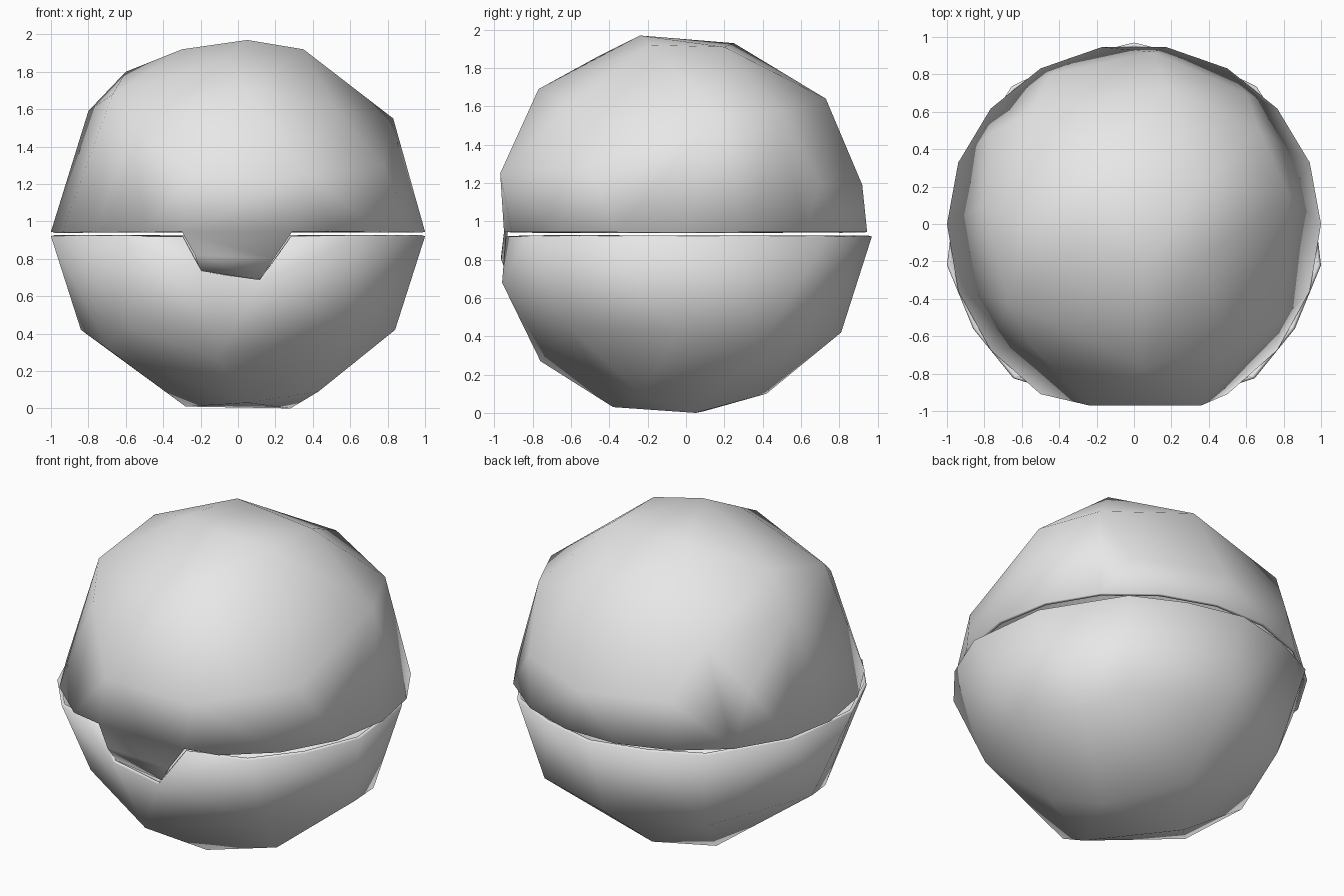
import bpy
import bmesh
import math
from mathutils import Vector

if "Cube" in bpy.data.objects:
    bpy.data.objects.remove(bpy.data.objects["Cube"], do_unlink=True)

# One plain grey for the whole shell
grey = bpy.data.materials.new("plain_grey")
grey.use_nodes = True
colour = (0.8, 0.8, 0.8, 1.0)
grey.diffuse_color = colour
grey.node_tree.nodes["Principled BSDF"].inputs["Base Color"].default_value = colour


def rim(count, back_radius, front_radius, z):
    """Ring of rim points, left open at the front where the tab sits."""
    points = []
    for i in range(count):
        angle = math.tau * i / count
        x, y = math.cos(angle), math.sin(angle)
        if y >= 0:
            points.append((x, y * back_radius, z))
        elif abs(x) > 0.4:
            points.append((x, y * front_radius, z))
    return points


def half_shell(bm, points, openings):
    """Hull around the points, without the faces that lie inside an opening."""
    for point in points:
        bm.verts.new(point)
    result = bmesh.ops.convex_hull(bm, input=bm.verts[:])
    loose = {g for g in result["geom_interior"] + result["geom_unused"]
             if isinstance(g, bmesh.types.BMVert)}
    bmesh.ops.delete(bm, geom=list(loose), context="VERTS")
    removed = [f for f in bm.faces
               if any(all(inside(v.co) for v in f.verts) for inside in openings)]
    bmesh.ops.delete(bm, geom=removed, context="FACES")


def nearest(bm, point):
    return min(bm.verts, key=lambda v: (v.co - Vector(point)).length)


def finish(bm, name):
    """Turn the surface into a thin shell, smooth across its lip."""
    bmesh.ops.recalc_face_normals(bm, faces=bm.faces[:])
    centre = Vector((0, 0, 1))
    outward = sum(f.normal.dot(f.calc_center_median() - centre) for f in bm.faces)
    if outward < 0:
        bmesh.ops.reverse_faces(bm, faces=bm.faces[:])
    for face in bm.faces:
        face.smooth = True
    mesh = bpy.data.meshes.new(name)
    bm.to_mesh(mesh)
    bm.free()
    mesh.materials.append(grey)
    obj = bpy.data.objects.new(name, mesh)
    bpy.context.scene.collection.objects.link(obj)
    wall = obj.modifiers.new("wall", "SOLIDIFY")
    wall.thickness = 0.02
    wall.offset = -1


# Upper shell: rounded cap with an uneven low-poly crown
upper_rim = 0.945
tab_left, tab_right = (0.29, -0.95, upper_rim), (-0.3, -0.95, upper_rim)
upper_points = rim(18, 0.96, 1.05, upper_rim) + [tab_left, tab_right]
upper_points += [
    # lower belt
    (-0.24, -0.97, 1.25), (0.36, -0.97, 1.25), (0.78, -0.52, 1.3),
    (0.1, 0.92, 1.19), (0.6, 0.7, 1.2), (-0.45, 0.8, 1.22), (-0.78, 0.48, 1.25),
    # upper belt
    (-0.8, 0.1, 1.59), (0.83, 0.15, 1.55), (0.05, -0.77, 1.69), (0.52, -0.62, 1.6),
    (-0.55, -0.65, 1.52), (0.67, 0.5, 1.57), (-0.55, 0.6, 1.54), (0.17, 0.73, 1.64),
    # crown
    (-0.67, -0.42, 1.68), (-0.6, 0.03, 1.8), (-0.3, -0.1, 1.92), (0.05, -0.24, 1.97),
    (-0.06, -0.46, 1.86), (0.35, -0.18, 1.92), (0.36, 0.2, 1.91), (-0.18, 0.25, 1.93),
]
bm = bmesh.new()
half_shell(bm, upper_points, [lambda co: co.z < upper_rim + 0.01])

# Tab hanging into the front notch, with its lip tucked under
root = [nearest(bm, tab_right), nearest(bm, tab_left)]
front = [bm.verts.new((-0.23, -0.965, 0.82)), bm.verts.new((0.19, -0.965, 0.8))]
lip = [bm.verts.new((-0.2, -0.92, 0.73)), bm.verts.new((0.12, -0.92, 0.69))]
for top, bottom in ((root, front), (front, lip)):
    bm.faces.new((top[0], bottom[0], bottom[1], top[1]))
finish(bm, "upper_shell")

# Lower shell: rounded bowl with the front notch cut out
lower_rim = 0.92
lower_points = [(-0.3, -0.93, lower_rim), (0.29, -0.94, lower_rim),
                (0.12, -0.96, 0.68), (-0.2, -0.95, 0.73), (0, 0.97, lower_rim)]
for side in (-1, 1):
    lower_points += [
        # rim
        (side, -0.22, lower_rim), (side * 0.86, -0.56, lower_rim),
        (side * 0.645, -0.825, lower_rim), (side * 0.94, 0.28, lower_rim),
        (side * 0.655, 0.735, lower_rim), (side * 0.35, 0.885, lower_rim),
        # belt
        (side * 0.84, -0.05, 0.42), (side * 0.6, -0.6, 0.44), (side * 0.56, 0.6, 0.4),
    ]
lower_points += [
    # uneven underside
    (-0.11, -0.76, 0.27), (0, 0.81, 0.42), (0.68, 0.37, 0.3), (-0.7, -0.38, 0.32),
    (0.05, -0.38, 0.03), (0.43, -0.23, 0.09), (-0.06, 0.42, 0.1),
    (-0.28, 0.1, 0.01), (0.28, 0.05, 0),
]


def in_bowl_mouth(co):
    return co.z > lower_rim - 0.01


def in_notch(co):
    return co.y < -0.9 and abs(co.x) < 0.35 and co.z > 0.6


bm = bmesh.new()
half_shell(bm, lower_points, [in_bowl_mouth, in_notch])
finish(bm, "lower_shell")
